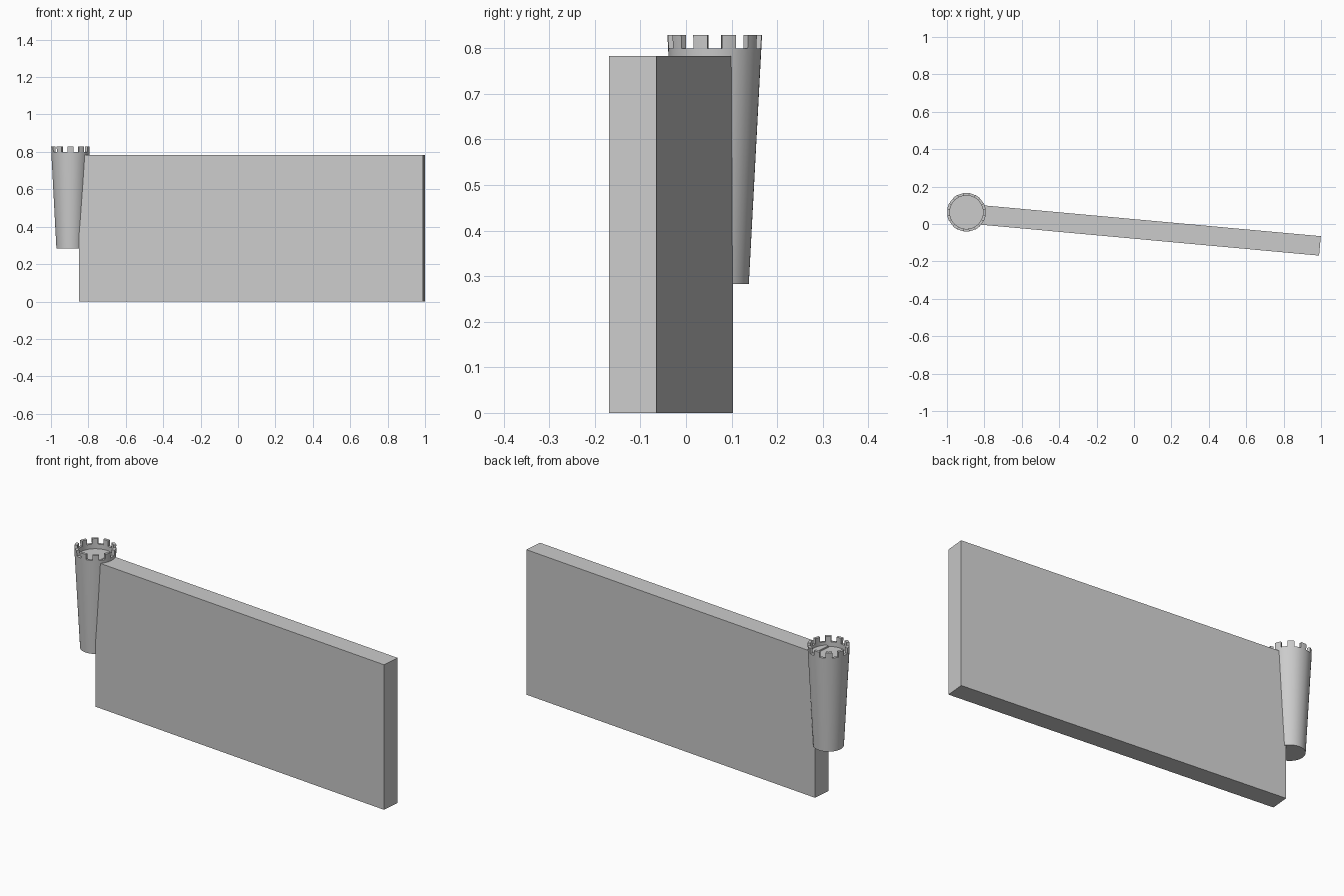
import bpy, bmesh, math

if "Cube" in bpy.data.objects:
    bpy.data.objects.remove(bpy.data.objects["Cube"])

# Long straight wall slab, slightly turned
L, W, H = 1.848, 0.104, 0.783
bpy.ops.mesh.primitive_cube_add(size=1, location=(0.074, -0.033, H / 2),
                                rotation=(0, 0, -math.radians(5.22)))
wall = bpy.context.object
wall.name = "wall"
wall.scale = (L, W, H)

# Tapered round tower: hollow top, merlons raised around the rim
CX, CY = -0.896, 0.063
N, MERLONS = 60, 10
STEP = N // MERLONS
Z0, ZFLOOR, ZRIM, ZTOP = 0.283, 0.775, 0.80, 0.829
R0, R1, RIN = 0.075, 0.104, 0.089


def radius(z):
    return R0 + (R1 - R0) * (z - Z0) / (ZTOP - Z0)


bm = bmesh.new()


def ring(r, z):
    return [bm.verts.new((r * math.cos(2 * math.pi * (i + 1.5) / N),
                          r * math.sin(2 * math.pi * (i + 1.5) / N), z)) for i in range(N)]


base, rim_out = ring(R0, Z0), ring(radius(ZRIM), ZRIM)
top_out, top_in = ring(R1, ZTOP), ring(RIN, ZTOP)
rim_in, floor = ring(RIN, ZRIM), ring(RIN, ZFLOOR)
bm.faces.new(base[::-1])
bm.faces.new(floor)
for i in range(N):
    j = (i + 1) % N

    def quad(a, b):
        bm.faces.new((a[i], a[j], b[j], b[i]))
    quad(base, rim_out)
    quad(rim_in, floor)
    if i % STEP < STEP // 2:
        quad(rim_out, top_out)
        quad(top_out, top_in)
        quad(top_in, rim_in)
        for k, edge in ((i, i % STEP == 0), (j, i % STEP == STEP // 2 - 1)):
            if edge:
                bm.faces.new((rim_out[k], top_out[k], top_in[k], rim_in[k]))
    else:
        quad(rim_out, rim_in)
bmesh.ops.delete(bm, geom=[v for v in bm.verts if not v.link_faces], context='VERTS')
bmesh.ops.recalc_face_normals(bm, faces=bm.faces)
mesh = bpy.data.meshes.new("tower")
bm.to_mesh(mesh)
bm.free()
tower = bpy.data.objects.new("tower", mesh)
tower.location = (CX, CY, 0)
bpy.context.collection.objects.link(tower)
bpy.ops.object.select_all(action='DESELECT')
tower.select_set(True)
bpy.context.view_layer.objects.active = tower
bpy.ops.object.shade_smooth_by_angle(angle=math.radians(30))
